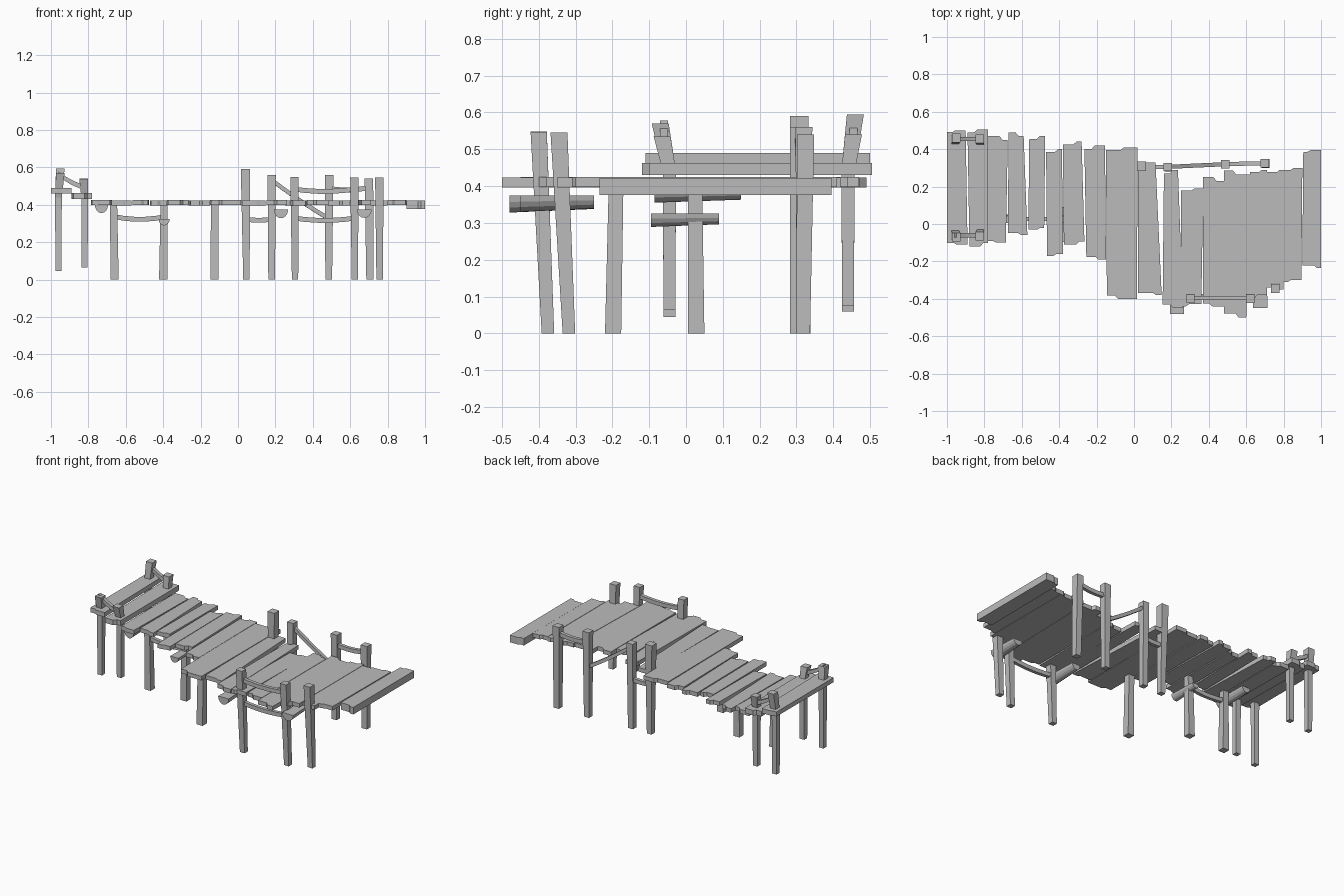
import bpy, bmesh, math, random
from mathutils import Vector

random.seed(4)
old = bpy.data.objects.get("Cube")
if old:
    bpy.data.objects.remove(old)

wood = bpy.data.materials.new("grey_wood")
wood.use_nodes = True
GREY = (0.5, 0.5, 0.5, 1)
wood.diffuse_color = GREY
wood.node_tree.nodes["Principled BSDF"].inputs["Base Color"].default_value = GREY


def finish(bm, name):
    bmesh.ops.recalc_face_normals(bm, faces=bm.faces)
    mesh = bpy.data.meshes.new(name)
    bm.to_mesh(mesh)
    bm.free()
    mesh.materials.append(wood)
    obj = bpy.data.objects.new(name, mesh)
    bpy.context.collection.objects.link(obj)
    return obj


def loft(name, rings):
    """Skin a row of equal-length point rings and cap both ends."""
    bm = bmesh.new()
    loops = [[bm.verts.new(p) for p in ring] for ring in rings]
    n = len(loops[0])
    for a, b in zip(loops, loops[1:]):
        for i in range(n):
            j = (i + 1) % n
            bm.faces.new((a[i], a[j], b[j], b[i]))
    bm.faces.new(loops[0][::-1])
    bm.faces.new(loops[-1])
    return finish(bm, name)


def plank(name, left0, right0, left1, right1, front, back, top=0.425, thick=0.027):
    """Board with slightly broken ends; 0 is the front end, 1 the back end."""
    def end(xa, xb, y, inward):
        cut = random.uniform(0.3, 0.7)
        step = random.uniform(0.008, 0.022) * inward
        a, b = (step, 0) if random.random() < 0.5 else (0, step)
        xm = xa + (xb - xa) * cut
        return [(xa, y + a), (xm - 0.008, y + a), (xm + 0.008, y + b), (xb, y + b)]
    outline = end(left0, right0, front, 1) + end(left1, right1, back, -1)[::-1]
    return loft(name, [[(x, y, z) for x, y in outline] for z in (top - thick, top)])


def square(c, w):
    return [(c[0] + sx * w / 2, c[1] + sy * w / 2, c[2])
            for sx, sy in ((-1, -1), (1, -1), (1, 1), (-1, 1))]


def rail(name, start, end, sag, width=0.022, height=0.026):
    """Sagging wooden rail between two posts."""
    a, b = Vector(start), Vector(end)
    across = Vector((a.y - b.y, b.x - a.x, 0)).normalized() * width / 2
    up = Vector((0, 0, height / 2))
    rings = []
    for i in range(6):
        t = i / 5
        c = a.lerp(b, t) - Vector((0, 0, 4 * sag * t * (1 - t)))
        rings.append([c - across - up, c + across - up, c + across + up, c - across + up])
    return loft(name, rings)


def half_log(name, x, front, back, top, r0, r1, depth):
    """Split log along y, flat side up."""
    rings = []
    for y, r in ((front, r0), (back, r1)):
        rings.append([(x + r * math.cos(k * math.pi / 8), y,
                       top - depth * r / r0 * math.sin(k * math.pi / 8)) for k in range(9)])
    return loft(name, rings)


# Raised end boards
plank("end_board_high", -1, -.89, -1, -.9, -.11, .5, .49, .03)
plank("end_board_low", -.88, -.78, -.89, -.78, -.12, .505, .463, .033)

# Main deck boards: left and right edge at the front, at the back, front y, back y
DECK = [
    (-.78, -.685, -.785, -.675, -.1, .47),
    (-.675, -.57, -.67, -.59, -.06, .49),
    (-.565, -.48, -.56, -.475, -.03, .47),
    (-.465, -.38, -.47, -.385, -.17, .4),
    (-.375, -.265, -.38, -.28, -.11, .44),
    (-.255, -.15, -.265, -.155, -.19, .42),
    (-.145, .015, -.15, .02, -.4, .41),
    (.022, .148, .02, .115, -.38, .33),
    (.153, .262, .16, .235, -.45, .29),
    (.25, .36, .25, .37, -.44, .19),
    (.37, .48, .37, .48, -.44, .25),
    (.48, .6, .48, .62, -.5, .285),
    (.6, .71, .62, .71, -.4, .29),
    (.71, .8, .71, .8, -.35, .29),
    (.8, .895, .8, .9, -.31, .3),
]
for i, row in enumerate(DECK):
    plank(f"deck_board_{i + 1}", *row, top=.425 - .002 * (i % 2))
plank("wide_end_board", .9, 1, .905, 1, -.235, .395, .422, .046)

# Posts: base point, top point, base width, top width
POSTS = [
    ((-.96, -.045, .045), (-.95, -.07, .57), .032, .046),
    ((-.82, -.045, .065), (-.825, -.065, .535), .032, .046),
    ((-.96, .44, .06), (-.95, .46, .595), .032, .046),
    ((-.82, .44, .075), (-.825, .455, .54), .032, .046),
    ((-.66, .028, 0), (-.665, .025, .4), .044, .038),
    ((-.4, .028, 0), (-.395, .025, .4), .044, .038),
    ((-.125, -.198, 0), (-.125, -.19, .4), .044, .04),
    ((.045, .3, 0), (.04, .308, .59), .034, .05),
    ((.18, .3, 0), (.18, .305, .56), .036, .044),
    ((.485, .32, 0), (.487, .32, .56), .036, .046),
    ((.705, .318, 0), (.7, .325, .54), .038, .046),
    ((.305, -.375, 0), (.302, -.4, .548), .034, .044),
    ((.625, -.375, 0), (.622, -.4, .545), .034, .044),
    ((.757, -.318, 0), (.756, -.345, .545), .034, .046),
]
for i, (base, top, w0, w1) in enumerate(POSTS):
    rings = [square(base, w0), square(top, w1)]
    if base[2] > 0:  # end posts bend above the deck
        rings.insert(1, square((base[0], base[1], .44), w0 + .004))
    loft(f"post_{i + 1}", rings)

# Handrails and low braces
for side, y in (("front", -.06), ("back", .455)):
    rail(f"end_rail_{side}", (-.96, y, .565), (-.81, y, .49), .01)
rail("front_rail", (.29, -.395, .485), (.635, -.395, .485), .014)
rail("front_brace", (.29, -.385, .33), (.635, -.385, .33), .014)
rail("back_rail", (.475, .32, .49), (.71, .325, .495), .014)
rail("fallen_rail", (.17, .305, .54), (.495, .32, .32), .008)
rail("back_brace", (.03, .305, .325), (.19, .305, .325), .008)
rail("left_brace", (-.67, .027, .338), (-.38, .027, .338), .016)

# Split logs under the deck
half_log("log_left", -.73, -.085, .15, .403, .036, .03, .048)
half_log("log_middle", -.395, -.095, .09, .325, .03, .024, .036)
half_log("log_front", .23, -.48, -.25, .375, .038, .03, .047)
half_log("log_right", .675, -.45, -.25, .375, .04, .032, .045)
